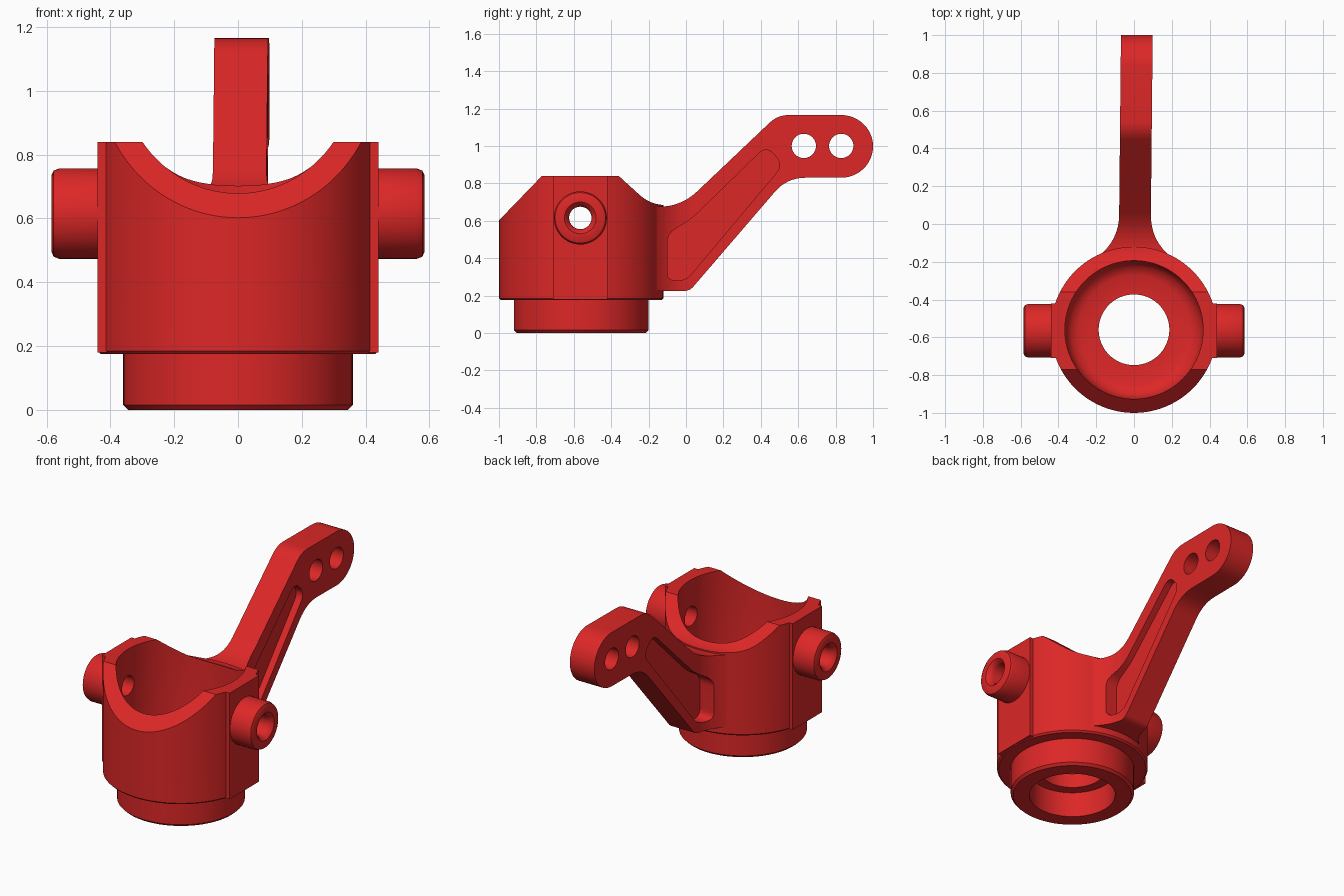
import bpy, bmesh
from math import sin, cos, tau
from mathutils import Vector

if "Cube" in bpy.data.objects:
    bpy.data.objects.remove(bpy.data.objects["Cube"])

CY = -0.56                      # axis of the round housing
PIN_Y, PIN_Z = -0.565, 0.615


def make(name, bm):
    bmesh.ops.recalc_face_normals(bm, faces=bm.faces)
    if bm.calc_volume(signed=True) < 0:
        bmesh.ops.reverse_faces(bm, faces=bm.faces)
    me = bpy.data.meshes.new(name)
    bm.to_mesh(me)
    bm.free()
    ob = bpy.data.objects.new(name, me)
    bpy.context.collection.objects.link(ob)
    return ob


def lathe(name, profile, axis='z', n=96):
    """Solid of revolution from (radius, position) pairs, capped at both ends."""
    bm = bmesh.new()
    rings = []
    for r, h in profile:
        ring = []
        for i in range(n):
            c, s = r * cos(tau * i / n), r * sin(tau * i / n)
            ring.append(bm.verts.new((c, CY + s, h) if axis == 'z' else (h, PIN_Y + c, PIN_Z + s)))
        rings.append(ring)
    for a, b in zip(rings, rings[1:]):
        for i in range(n):
            j = (i + 1) % n
            bm.faces.new((a[i], a[j], b[j], b[i]))
    bm.faces.new(rings[0])
    bm.faces.new(rings[-1])
    return make(name, bm)


def rounded(points, steps=8):
    """Points are (a, b) or (a, b, fillet length)."""
    out = []
    for i, p in enumerate(points):
        v = Vector(p[:2])
        if len(p) < 3:
            out.append(v)
            continue
        a = v + (Vector(points[i - 1][:2]) - v).normalized() * p[2]
        b = v + (Vector(points[(i + 1) % len(points)][:2]) - v).normalized() * p[2]
        for k in range(steps + 1):
            t = k / steps
            out.append(a * (1 - t) ** 2 + v * 2 * t * (1 - t) + b * t * t)
    return out


def prism(name, points, axis, lo, hi):
    bm = bmesh.new()
    ends = [[bm.verts.new((h, a, b) if axis == 'x' else (a, b, h)) for a, b in points]
            for h in (lo, hi)]
    bm.faces.new(ends[0])
    bm.faces.new(ends[1])
    n = len(points)
    for i in range(n):
        j = (i + 1) % n
        bm.faces.new((ends[0][i], ends[0][j], ends[1][j], ends[1][i]))
    return make(name, bm)


def boolean(target, other, op):
    mod = target.modifiers.new(op, 'BOOLEAN')
    mod.operation, mod.solver, mod.object = op, 'EXACT', other
    bpy.context.view_layer.objects.active = target
    bpy.ops.object.modifier_apply(modifier=mod.name)
    bpy.data.objects.remove(other)


def circle(y, z, r, n=48):
    return [(y + r * cos(tau * i / n), z + r * sin(tau * i / n)) for i in range(n)]


# Housing: stepped round cup
body = lathe("steering_knuckle", [(0.345, 0), (0.36, 0.015), (0.36, 0.175), (0.43, 0.175),
                                  (0.44, 0.185), (0.44, 0.95)])

# Flat pads behind the pivot pins
for s in (-1, 1):
    pad = [(s * 0.2, -0.71), (s * 0.44, -0.71), (s * 0.44, -0.42), (s * 0.2, -0.42)]
    boolean(body, prism("pad", pad, 'z', 0.18, 0.95), 'UNION')

# Sloped rim at front and back
rim = rounded([(-1.2, 0.395), (-0.77, 0.84), (-0.36, 0.84), (-0.19, 0.685, 0.08),
               (0.1, 0.68), (0.1, 1.2), (-1.2, 1.2)])
boolean(body, prism("rim_cutter", rim, 'x', -0.8, 0.8), 'DIFFERENCE')

# Steering arm: side profile crossed with a flared plan outline
tip = [(0.83 + 0.17 * sin(tau / 2 * i / 24), 0.9975 - 0.1675 * cos(tau / 2 * i / 24))
       for i in range(25)]
side = rounded([(-0.3, 0.225), (0.02, 0.225, 0.03), (0.54, 0.83, 0.1)] + tip +
               [(0.49, 1.165, 0.06), (-0.04, 0.662, 0.14), (-0.3, 0.69)])
arm = prism("arm", side, 'x', -0.5, 0.5)
plan = rounded([(-0.27, -0.23), (-0.08, -0.09, 0.14), (-0.068, 1.1), (0.10, 1.1),
                (0.088, -0.09, 0.14), (0.27, -0.23), (0.2, -0.35), (-0.2, -0.35)])
boolean(arm, prism("plan", plan, 'z', 0, 1.5), 'INTERSECT')

# Recesses on both faces of the arm and two link holes
recess = rounded([(-0.1, 0.28, 0.045), (0.0, 0.28, 0.045), (0.52, 0.9, 0.06),
                  (0.43, 1.0, 0.06), (0.03, 0.61, 0.05), (-0.1, 0.53, 0.05)])
for lo, hi in ((-0.5, -0.025), (0.05, 0.5)):
    boolean(arm, prism("recess", recess, 'x', lo, hi), 'DIFFERENCE')
for y in (0.63, 0.83):
    boolean(arm, prism("link_hole", circle(y, 1.0, 0.065), 'x', -0.5, 0.5), 'DIFFERENCE')
boolean(body, arm, 'UNION')

# Pivot pins
for s in (-1, 1):
    pin = lathe("pin", [(0.142, s * 0.3), (0.142, s * 0.56), (0.135, s * 0.578),
                        (0.12, s * 0.585)], 'x', 48)
    boolean(body, pin, 'UNION')

# Cup cavity, axle bore, bearing seat underneath
cavity = lathe("cavity", [(0.25, -0.1), (0.25, 0.16), (0.187, 0.16), (0.187, 0.25),
                          (0.29, 0.25), (0.335, 0.27), (0.36, 0.31), (0.366, 0.36), (0.366, 1.3)])
boolean(body, cavity, 'DIFFERENCE')

# Pin bore with flared mouths
bore = lathe("pin_bore", [(0.085, -0.7), (0.085, -0.585), (0.068, -0.57), (0.06, -0.55),
                          (0.06, 0.55), (0.068, 0.57), (0.085, 0.585), (0.085, 0.7)], 'x', 48)
boolean(body, bore, 'DIFFERENCE')

# Red finish and smooth shading
red = bpy.data.materials.new("red")
red.diffuse_color = (0.72, 0.02, 0.02, 1)
red.use_nodes = True
red.node_tree.nodes["Principled BSDF"].inputs["Base Color"].default_value = red.diffuse_color
body.data.materials.clear()
body.data.materials.append(red)
for p in body.data.polygons:
    p.material_index = 0
bpy.ops.object.select_all(action='DESELECT')
body.select_set(True)
bpy.context.view_layer.objects.active = body
bpy.ops.object.shade_smooth_by_angle(angle=0.6)
